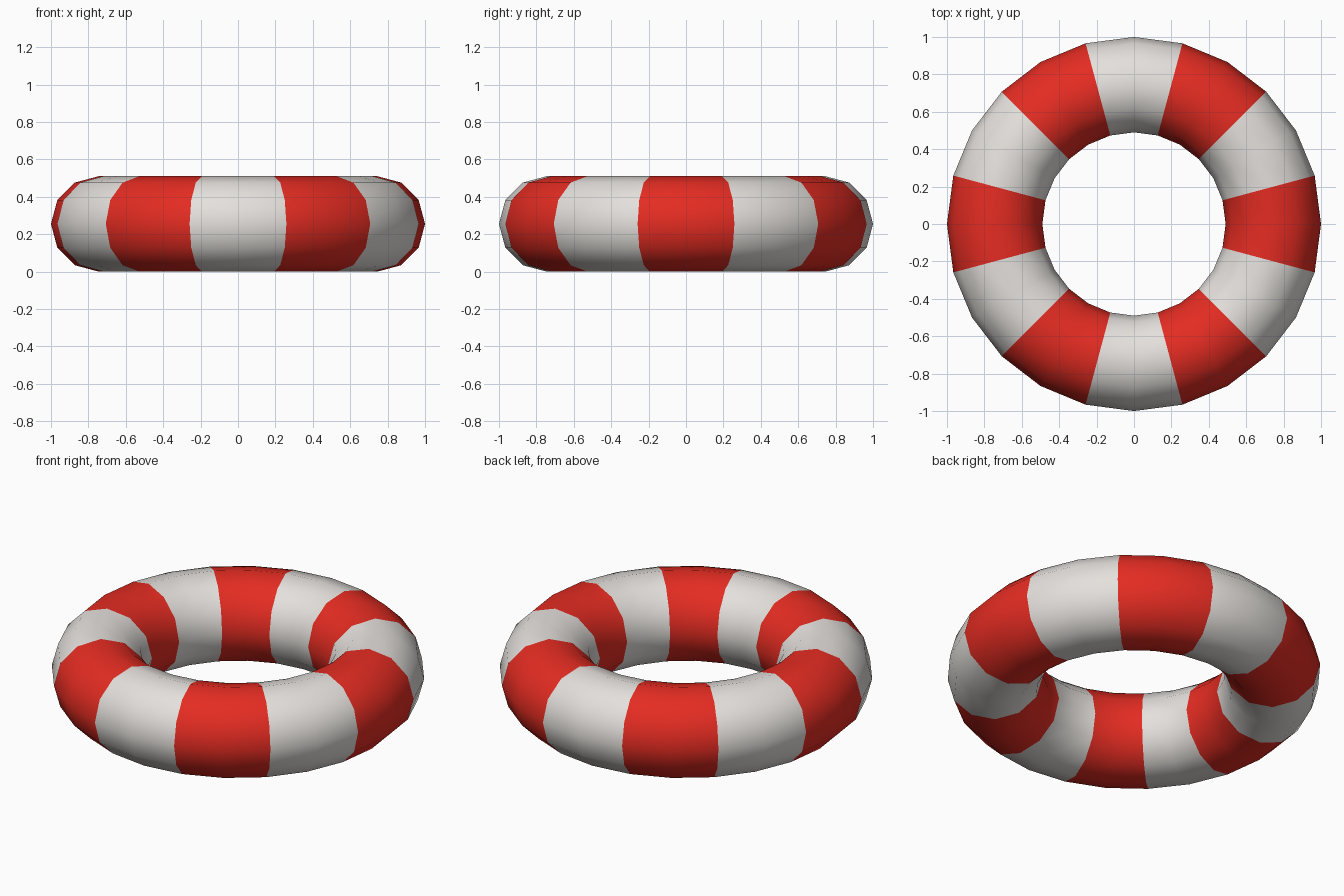
import bpy
from math import atan2, degrees

if "Cube" in bpy.data.objects:
    bpy.data.objects.remove(bpy.data.objects["Cube"])

TUBE = 0.255          # tube radius
RING = 1.0 - TUBE     # radius of the tube's centre line


def material(name, rgb):
    mat = bpy.data.materials.new(name)
    mat.diffuse_color = (*rgb, 1.0)
    mat.use_nodes = True
    mat.node_tree.nodes["Principled BSDF"].inputs["Base Color"].default_value = mat.diffuse_color
    return mat


# Ring: 24 segments around, 12-sided tube, resting on the ground
bpy.ops.mesh.primitive_torus_add(
    major_segments=24, minor_segments=12,
    major_radius=RING, minor_radius=TUBE, location=(0, 0, TUBE))
ring = bpy.context.object
ring.name = "swim_ring"
ring.data.materials.append(material("red", (0.78, 0.025, 0.016)))
ring.data.materials.append(material("white", (0.78, 0.75, 0.72)))

# Stripes: alternate colour every 30 degrees, red centred on +x
for face in ring.data.polygons:
    angle = degrees(atan2(face.center.y, face.center.x)) + 15
    face.material_index = int((angle % 360) // 30) % 2

bpy.ops.object.shade_smooth()
